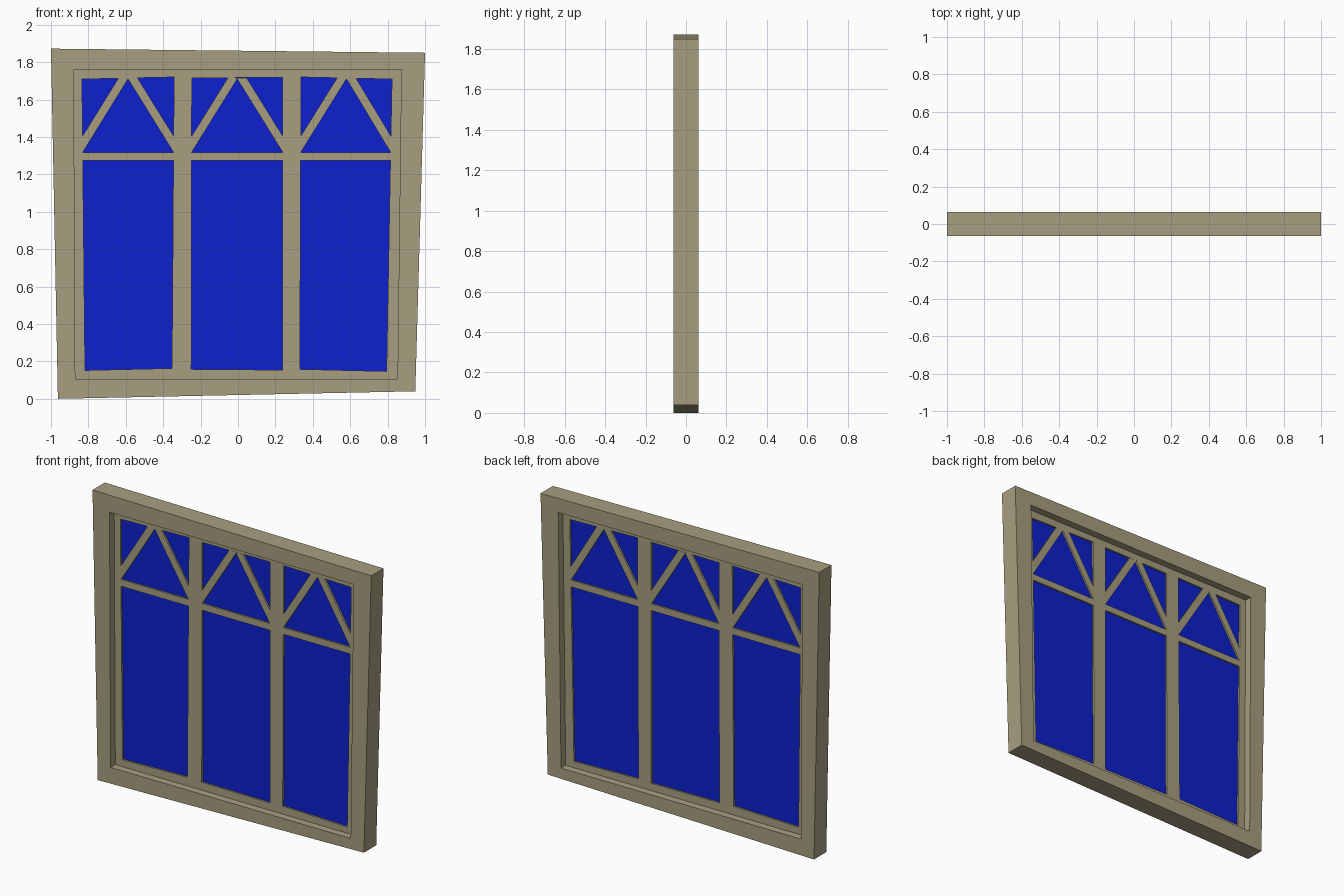
import bpy
import bmesh

if "Cube" in bpy.data.objects:
    bpy.data.objects.remove(bpy.data.objects["Cube"])


def material(name, rgb):
    m = bpy.data.materials.new(name)
    m.diffuse_color = (*rgb, 1)
    m.use_nodes = True
    m.node_tree.nodes["Principled BSDF"].inputs["Base Color"].default_value = m.diffuse_color
    return m


WOOD = material("tan wood", (0.39, 0.347, 0.216))
GLASS = material("blue glass", (0.004, 0.015, 0.61))


def slab(name, outlines, thickness, mat):
    """Flat outlines in x, z, thickened evenly about y = 0."""
    bm = bmesh.new()
    verts = {}
    for outline in outlines:
        for p in outline:
            if p not in verts:
                verts[p] = bm.verts.new((p[0], 0, p[1]))
        bm.faces.new([verts[p] for p in outline])
    bmesh.ops.recalc_face_normals(bm, faces=bm.faces[:])
    mesh = bpy.data.meshes.new(name)
    bm.to_mesh(mesh)
    bm.free()
    mesh.materials.append(mat)
    ob = bpy.data.objects.new(name, mesh)
    bpy.context.collection.objects.link(ob)
    mod = ob.modifiers.new("thickness", "SOLIDIFY")
    mod.thickness = thickness
    mod.offset = 0
    return ob


def lerp_x(a, b, z):
    """x on the line a-b at height z."""
    return a[0] + (b[0] - a[0]) * (z - a[1]) / (b[1] - a[1])


FRAME_T, SASH_T, GLASS_T = 0.126, 0.03, 0.008

# Crooked outer frame, four mitred members
outer = [(-0.963, 0.0), (0.948, 0.04), (1.0, 1.85), (-1.0, 1.872)]
inner = [(-0.87, 0.107), (0.853, 0.107), (0.873, 1.76), (-0.878, 1.76)]
slab("outer_frame",
     [(outer[i], outer[(i + 1) % 4], inner[(i + 1) % 4], inner[i]) for i in range(4)],
     FRAME_T, WOOD)

# Pane corners along the bottom and top, in pairs for the three bays
bottom = [(-0.818, 0.152), (-0.353, 0.163), (-0.25, 0.158),
          (0.239, 0.154), (0.331, 0.158), (0.794, 0.147)]
top = [(-0.834, 1.709), (-0.342, 1.72), (-0.247, 1.715),
       (0.239, 1.718), (0.337, 1.72), (0.823, 1.709)]

# Inner sash: stiles and rails
slab("sash", [
    (inner[0], inner[1], *reversed(bottom)),
    (inner[3], inner[2], *reversed(top)),
    (inner[0], bottom[0], top[0], inner[3]),
    (inner[1], bottom[5], top[5], inner[2]),
], SASH_T, WOOD)

# Mullions
for i, side in ((1, "left"), (3, "right")):
    slab("mullion_" + side, [(bottom[i], bottom[i + 1], top[i + 1], top[i])], SASH_T, WOOD)

# Cross bar and chevron muntin in each bay
BAR_LO, BAR_HI, SIDE_Z = 1.275, 1.318, 1.405
for i, bay in ((0, "left"), (2, "middle"), (4, "right")):
    def left(z):
        return (lerp_x(bottom[i], top[i], z), z)

    def right(z):
        return (lerp_x(bottom[i + 1], top[i + 1], z), z)

    slab("cross_bar_" + bay,
         [(left(BAR_LO), right(BAR_LO), right(BAR_HI), left(BAR_HI))], SASH_T, WOOD)
    mid = (top[i][0] + top[i + 1][0]) / 2
    apex = (mid, 1.71)
    peak_l, peak_r = (mid - 0.05, 1.716), (mid + 0.05, 1.716)
    slab("chevron_" + bay, [
        (left(BAR_HI), apex, (mid, 1.716), peak_l, left(SIDE_Z)),
        (right(BAR_HI), right(SIDE_Z), peak_r, (mid, 1.716), apex),
    ], SASH_T, WOOD)

# One sheet of glass, edges buried in the sash
slab("glass", [((-0.85, 0.13), (0.83, 0.13), (0.85, 1.74), (-0.855, 1.74))], GLASS_T, GLASS)
